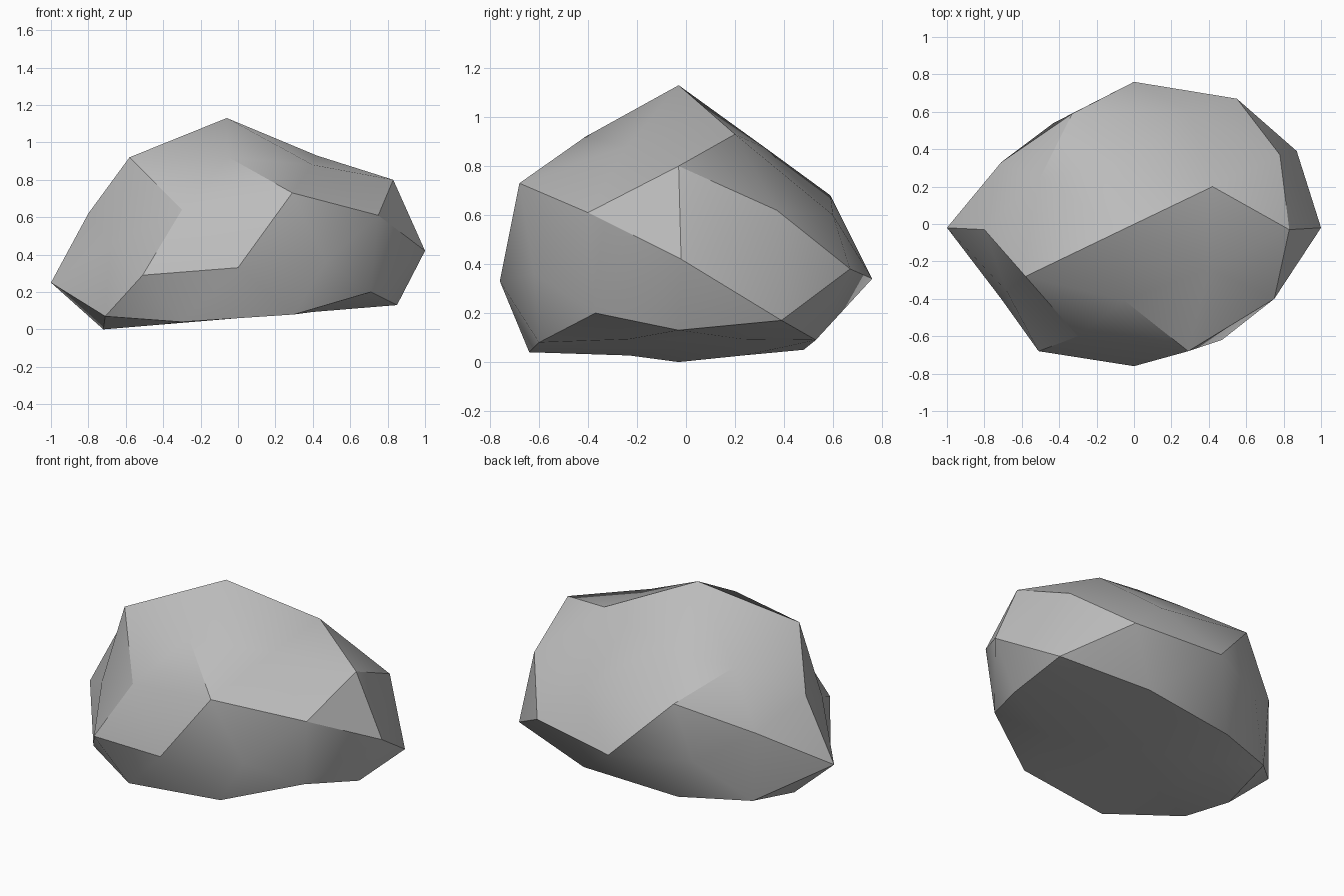
import bpy
import bmesh
import math
from mathutils import Vector

default_cube = bpy.data.objects.get("Cube")
if default_cube:
    bpy.data.objects.remove(default_cube, do_unlink=True)


def sign_copies(direction, fixed_z=False):
    """Every mirrored copy of a direction, negative side first, x slowest."""
    def options(value, fixed=False):
        return (value,) if fixed or value == 0 else (-value, value)
    x, y, z = direction
    return [Vector((a, b, c)).normalized()
            for a in options(x)
            for b in options(y)
            for c in options(z, fixed_z)]


# Directions of a once-subdivided icosahedron, by symmetry group
LONG, SHORT, HALF, WIDE, THIN = 0.85, 0.526, 0.5, 0.809, 0.309

# Chipped corners around the sides of the rock
side_corners = [
    ((1, 0, 0), [(-1, -.02, .25), (1, -.02, .42)]),
    ((0, 1, 0), [(0, -.76, .33), (0, .76, .34)]),
    ((SHORT, LONG, 0), [(-.51, -.68, .29), (-.43, .54, .33),
                        (.47, -.62, .36), (.55, .67, .38)]),
    ((LONG, 0, SHORT), [(-.72, -.03, 0), (-.8, -.03, .62),
                        (.85, -.03, .13), (.83, -.03, .8)]),
    ((WIDE, HALF, THIN), [(-.71, -.4, .07), (-.68, -.36, .46),
                          (-.68, .32, .07), (-.71, .33, .5),
                          (.71, -.37, .2), (.75, -.4, .61),
                          (.87, .39, .17), (.78, .37, .62)]),
    ((THIN, WIDE, HALF), [(-.3, -.64, .04), (-.3, -.6, .64),
                          (-.28, .48, .05), (-.33, .59, .68),
                          (.3, -.6, .08), (.29, -.68, .73),
                          (.33, .53, .09), (.3, .6, .6)]),
]

# Peak and the corners just below it
crown_corners = [
    ((0, 0, 1), [(-.06, -.03, 1.13)]),
    ((0, SHORT, LONG), [(-.05, -.41, .92), (-.05, .33, .87)]),
    ((HALF, THIN, WIDE), [(-.58, -.28, .92), (-.5, .25, .82),
                          (.4, -.24, .88), (.42, .2, .93)]),
]


def build_rock():
    bm = bmesh.new()
    target = {}
    for groups, is_crown in ((side_corners, False), (crown_corners, True)):
        for direction, corners in groups:
            for unit, corner in zip(sign_copies(direction, is_crown), corners):
                target[bm.verts.new(unit)] = Vector(corner)
                if is_crown:
                    # Flat, slightly tilted underside mirrors the crown layout
                    under = bm.verts.new((unit.x, unit.y, -unit.z))
                    x, y = unit.x * 0.8, unit.y * 0.75
                    target[under] = Vector((x, y, 0.06 + 0.083 * x))

    # The hull of the regular directions gives the facets
    bmesh.ops.convex_hull(bm, input=list(bm.verts))
    for vert, corner in target.items():
        vert.co = corner
    bmesh.ops.recalc_face_normals(bm, faces=list(bm.faces))

    mesh = bpy.data.meshes.new("rock")
    bm.to_mesh(mesh)
    bm.free()
    return mesh


# Stone material
stone = bpy.data.materials.new("stone_grey")
stone.use_nodes = True
stone_colour = (0.5, 0.5, 0.5, 1)
stone.diffuse_color = stone_colour
shader = stone.node_tree.nodes["Principled BSDF"]
shader.inputs["Base Color"].default_value = stone_colour

# Boulder
boulder = bpy.data.objects.new("boulder", build_rock())
boulder.data.materials.append(stone)
bpy.context.collection.objects.link(boulder)
bpy.ops.object.select_all(action="DESELECT")
boulder.select_set(True)
bpy.context.view_layer.objects.active = boulder
bpy.ops.object.shade_smooth_by_angle(angle=math.radians(30))
